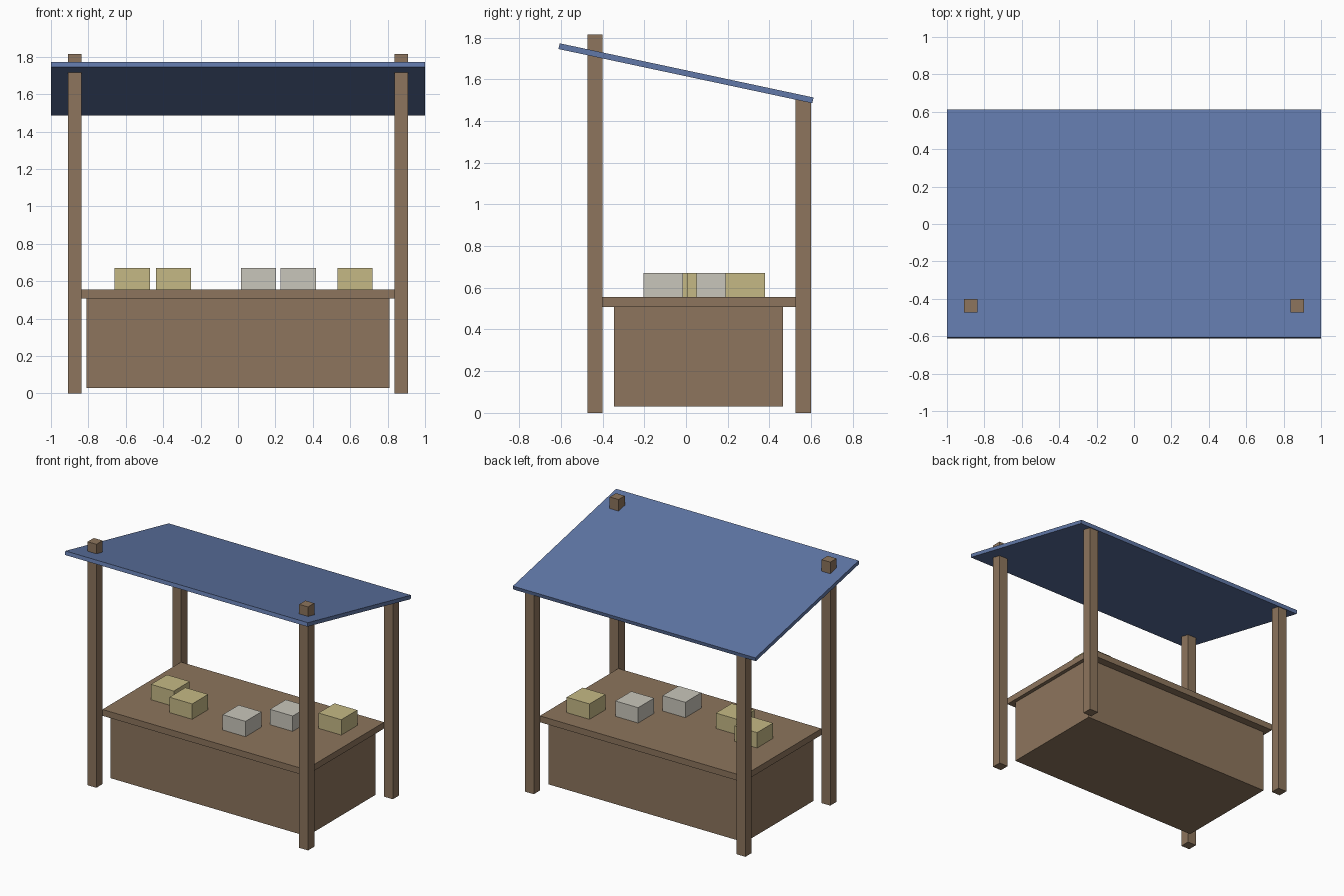
import bpy
import math

cube = bpy.data.objects.get("Cube")
if cube:
    bpy.data.objects.remove(cube, do_unlink=True)


def make_material(name, rgb):
    mat = bpy.data.materials.new(name)
    mat.use_nodes = True
    mat.diffuse_color = (*rgb, 1)
    bsdf = next(n for n in mat.node_tree.nodes if n.type == "BSDF_PRINCIPLED")
    bsdf.inputs["Base Color"].default_value = (*rgb, 1)
    return mat


wood = make_material("brown wood", (0.266, 0.178, 0.109))
cloth = make_material("blue roof", (0.119, 0.188, 0.392))
straw = make_material("straw yellow", (0.558, 0.485, 0.235))
stone = make_material("pale grey", (0.584, 0.565, 0.497))


def box(name, center, size, mat, tilt=0.0):
    """Add a flat-faced box of the given full size, tilted about x."""
    bpy.ops.mesh.primitive_cube_add(size=1, location=center, rotation=(tilt, 0, 0))
    obj = bpy.context.object
    obj.name = name
    obj.scale = size
    obj.data.materials.append(mat)
    return obj


# Four posts, the front pair taller and poking through the roof
POST = 0.073
for side, sx in (("left", 1), ("right", -1)):
    for end, y, height in (("front", -0.437, 1.815), ("back", 0.562, 1.503)):
        box(f"{end}_{side}_post", (sx * 0.873, y, height / 2), (POST, POST, height), wood)

# Counter: solid base and overhanging top
box("counter_base", (0, 0.06, 0.27), (1.62, 0.81, 0.48), wood)
box("counter_top", (0, 0.0625, 0.532), (1.676, 0.925, 0.047), wood)

# Sloping roof panel
box("roof", (0, 0, 1.629), (2, 1.245, 0.028), cloth, math.radians(-12.05))

# Goods laid out on the counter
TOP, SIDE, TALL = 0.555, 0.188, 0.115
goods = [(-0.565, 0.01, straw), (-0.345, -0.087, straw), (0.11, -0.109, stone),
         (0.322, 0.144, stone), (0.625, 0.284, straw)]
for i, (x, y, mat) in enumerate(goods, 1):
    box(f"goods_box_{i}", (x, y, TOP + TALL / 2), (SIDE, SIDE, TALL), mat)
